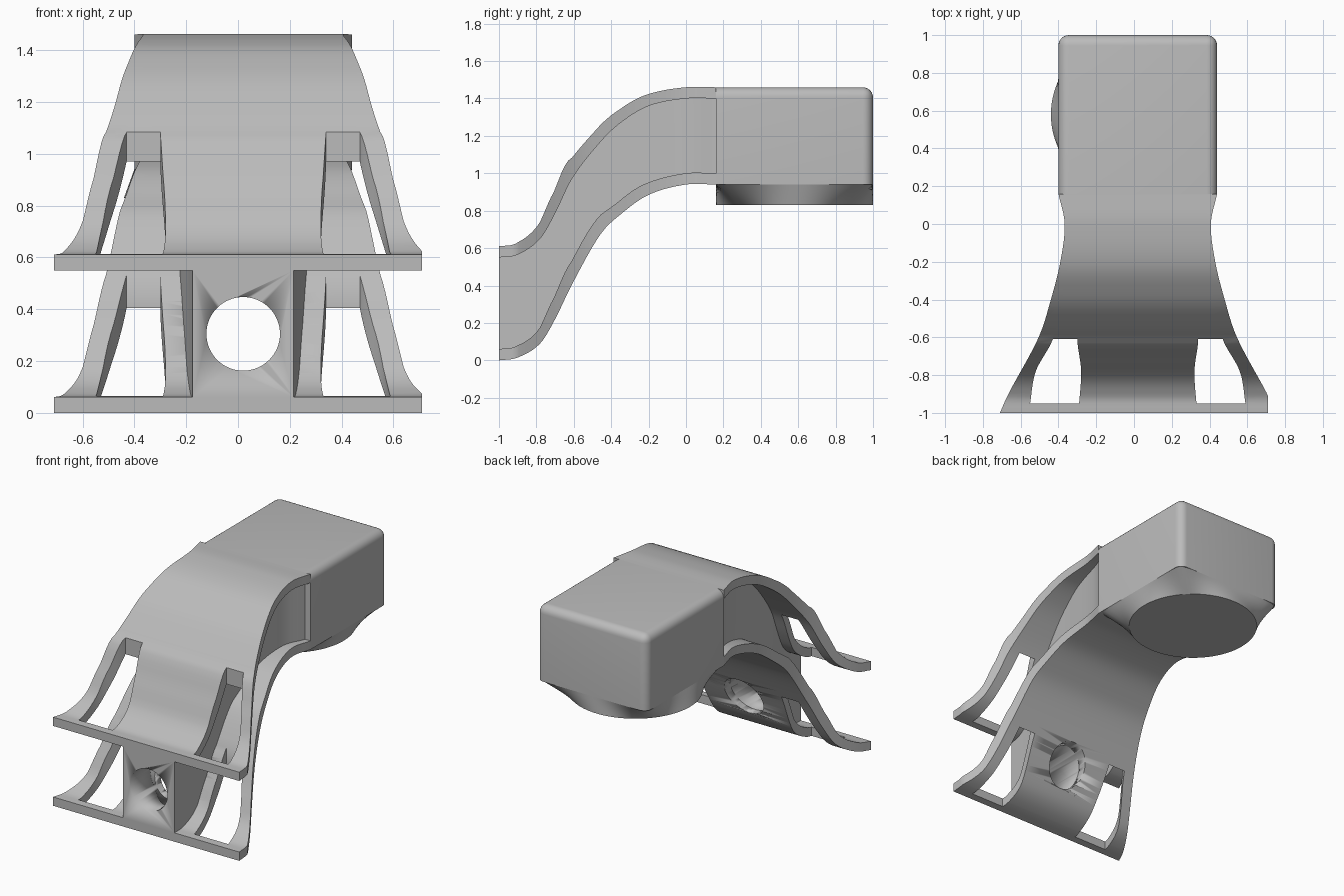
import bpy, bmesh, math
from mathutils import Matrix

cube = bpy.data.objects.get("Cube")
if cube:
    bpy.data.objects.remove(cube, do_unlink=True)

grey = bpy.data.materials.new("plain_grey")
grey.use_nodes = True
grey.diffuse_color = (0.5, 0.5, 0.5, 1)
grey.node_tree.nodes["Principled BSDF"].inputs["Base Color"].default_value = (0.5, 0.5, 0.5, 1)

CX = 0.02          # centre line of the bracket
FRONT, NECK, BACK = -1.0, 0.16, 1.0
WIN = (-0.95, -0.61)   # window range along y
EDGE = 0.71        # trimmed left edge of the feet


def curve(pts):
    """Smooth function through a few (y, value) points."""
    n = len(pts)

    def tangent(i):
        a, b = pts[max(i - 1, 0)], pts[min(i + 1, n - 1)]
        return (b[1] - a[1]) / (b[0] - a[0])

    def f(y):
        i = 0
        while i < n - 2 and y > pts[i + 1][0]:
            i += 1
        (y0, v0), (y1, v1) = pts[i], pts[i + 1]
        h = y1 - y0
        t = (y - y0) / h
        return (v0 * (1 + 2 * t) * (1 - t) ** 2 + tangent(i) * h * t * (1 - t) ** 2
                + v1 * t * t * (3 - 2 * t) + tangent(i + 1) * h * t * t * (t - 1))
    return f


# underside heights of the two plates
low_z = curve([(-1, 0), (-.9, .015), (-.78, .09), (-.7, .22), (-.61, .405),
               (-.46, .67), (-.35, .78), (-.2, .885), (0, .94), (.16, .94)])
high_z = curve([(-1, .55), (-.9, .565), (-.78, .65), (-.7, .785), (-.61, .97),
                (-.46, 1.165), (-.35, 1.27), (-.2, 1.36), (0, 1.4), (.16, 1.4)])
# half widths
outer = curve([(-1, .73), (-.9, .685), (-.6, .525), (-.4, .46), (-.2, .41), (0, .387), (.16, .42)])
win_out = curve([(-1, .575), (-.95, .57), (-.78, .54), (-.61, .45), (-.3, .37), (.16, .36)])
win_in = curve([(-1, .315), (-.78, .3), (-.61, .32), (.16, .32)])
web_w = curve([(-1, .195), (-.8, .215), (-.6, .245), (-.3, .275), (0, .32), (.16, .38)])


def thick(zf, y):
    e = 0.004
    a, b = max(y - e, FRONT), min(y + e, NECK)
    return 0.06 * math.sqrt(1 + ((zf(b) - zf(a)) / (b - a)) ** 2)


def stations():
    ys = [FRONT]
    for a, b, n in ((FRONT, WIN[0], 3), (WIN[0], WIN[1], 18), (WIN[1], NECK, 30)):
        ys += [a + (b - a) * i / n for i in range(1, n + 1)]
    return ys


def finish(name, bm, angle=30):
    bmesh.ops.recalc_face_normals(bm, faces=bm.faces)
    me = bpy.data.meshes.new(name)
    bm.to_mesh(me)
    bm.free()
    me.materials.append(grey)
    ob = bpy.data.objects.new(name, me)
    bpy.context.collection.objects.link(ob)
    bpy.ops.object.select_all(action='DESELECT')
    ob.select_set(True)
    bpy.context.view_layer.objects.active = ob
    bpy.ops.object.shade_smooth_by_angle(angle=math.radians(angle))
    return ob


def swept(name, widths, bottom, height, windows=False):
    """Sheet following a side curve, raised to a solid of varying height."""
    bm = bmesh.new()
    rows = []
    for y in stations():
        half = [w(y) for w in widths]
        xs = [CX - h for h in half] + [CX + h for h in reversed(half)]
        rows.append([bm.verts.new((min(x, EDGE), y, bottom(y))) for x in xs])
    for a, b in zip(rows, rows[1:]):
        mid = (a[0].co.y + b[0].co.y) / 2
        for c in range(len(a) - 1):
            if windows and c in (1, 3) and WIN[0] < mid < WIN[1]:
                continue
            bm.faces.new((a[c], a[c + 1], b[c + 1], b[c]))
    ext = bmesh.ops.extrude_face_region(bm, geom=bm.faces[:], use_keep_orig=True)
    for v in ext["geom"]:
        if isinstance(v, bmesh.types.BMVert):
            v.co.z += height(v.co.y)
    return finish(name, bm)


# curved plates and the web between them
plate_widths = (outer, win_out, win_in)
upper_plate = swept("upper_plate", plate_widths, high_z, lambda y: thick(high_z, y), True)
lower_plate = swept("lower_plate", plate_widths, low_z, lambda y: thick(low_z, y), True)
web_base = lambda y: low_z(y) + thick(low_z, y)
web = swept("centre_web", (web_w,), web_base, lambda y: high_z(y) - web_base(y))

# round bore from the front through web and lower plate
bm = bmesh.new()
bmesh.ops.create_cone(bm, cap_ends=True, segments=64, radius1=.142, radius2=.142, depth=.8,
                      matrix=Matrix.Translation((CX, -.8, .305)) @ Matrix.Rotation(math.pi / 2, 4, 'X'))
cutter = finish("bore_cutter", bm)
cutter.hide_render = True
for ob in (lower_plate, web):
    mod = ob.modifiers.new("bore", 'BOOLEAN')
    mod.operation, mod.solver, mod.object = 'DIFFERENCE', 'EXACT', cutter
    bpy.context.view_layer.objects.active = ob
    bpy.ops.object.modifier_apply(modifier=mod.name)
bpy.data.objects.remove(cutter, do_unlink=True)

# head block, rounded on the top and back edges
HALF, BASE, TOP = .42, .94, 1.46
CY = (NECK + BACK) / 2
bm = bmesh.new()
bmesh.ops.create_cube(bm, size=1)
for v in bm.verts:
    v.co = (CX + v.co.x * 2 * HALF, CY + v.co.y * (BACK - NECK), (BASE + TOP) / 2 + v.co.z * (TOP - BASE))
rounded = []
for e in bm.edges:
    m = (e.verts[0].co + e.verts[1].co) / 2
    at_top, at_back, at_front = m.z > TOP - .01, m.y > BACK - .01, m.y < NECK + .01
    at_base = m.z < BASE + .01
    if not at_front and not at_base and (at_top or at_back):
        rounded.append(e)
bmesh.ops.bevel(bm, geom=rounded, offset=.055, segments=6, profile=.5, affect='EDGES')
finish("head_block", bm)

# transition from the square block to the round face below
bm = bmesh.new()
N, RINGS, P = 96, 6, 14
rings = []
for r in range(RINGS + 1):
    t = r / RINGS
    ring = []
    for i in range(N):
        c, s = math.cos(math.tau * i / N), math.sin(math.tau * i / N)
        square = HALF / (abs(c) ** P + abs(s) ** P) ** (1 / P)
        rad = square * (1 - t) + HALF * t
        ring.append(bm.verts.new((CX - .04 * t + c * rad, CY + s * rad, BASE - .11 * t)))
    rings.append(ring)
for a, b in zip(rings, rings[1:]):
    for i in range(N):
        j = (i + 1) % N
        bm.faces.new((a[i], a[j], b[j], b[i]))
bm.faces.new(rings[0])
bm.faces.new(rings[-1])
finish("round_face_adapter", bm)
